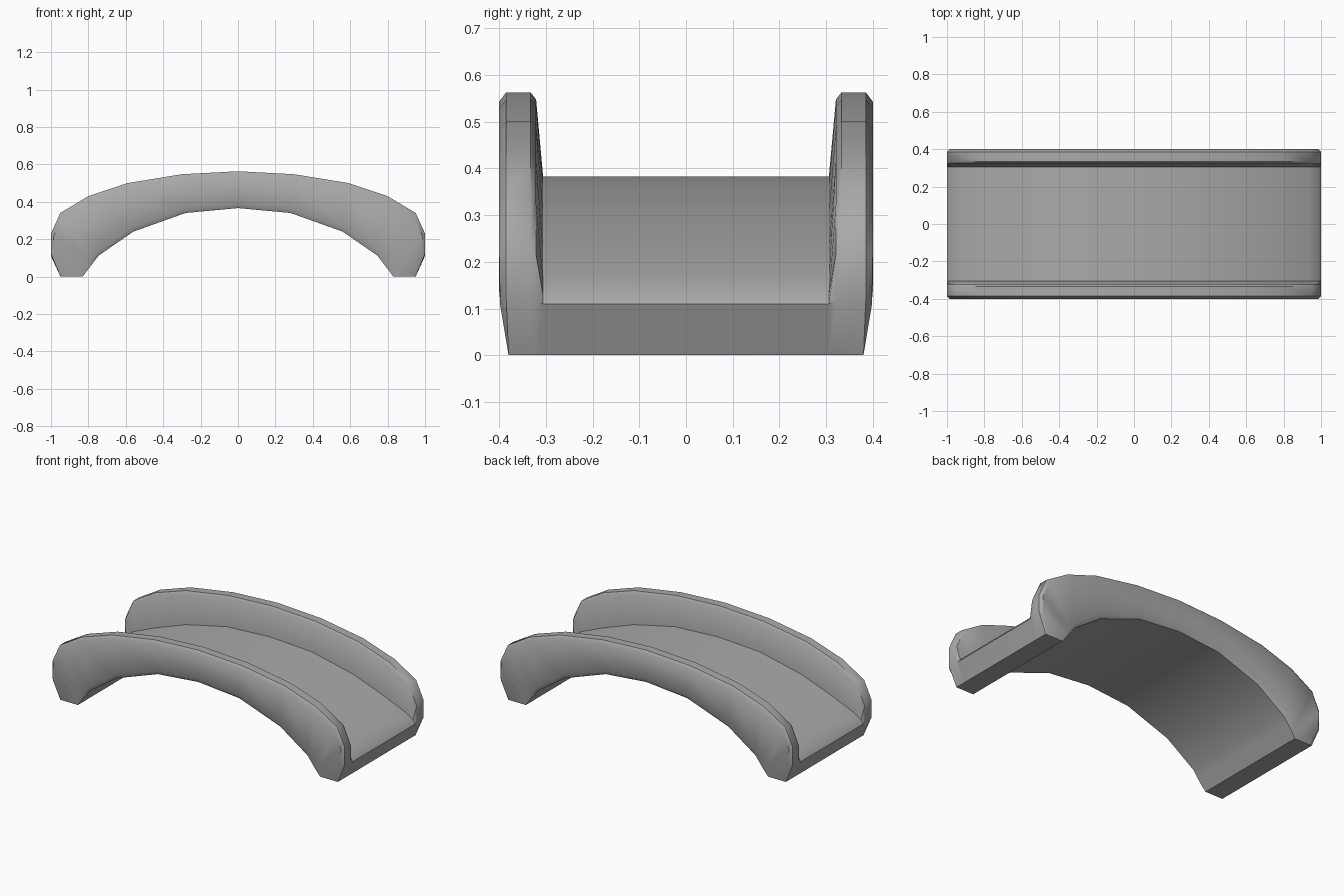
import bpy
import bmesh
import math
from mathutils import Vector

if "Cube" in bpy.data.objects:
    bpy.data.objects.remove(bpy.data.objects["Cube"], do_unlink=True)

# Half-arch stations from crown to foot: parapet top, deck, underside as (x, z)
STATIONS = [
    ((0, .563), (0, .383), (0, .366)),
    ((.3, .547), (.29, .367), (.28, .34)),
    ((.59, .5), (.57, .305), (.56, .24)),
    ((.8, .43), (.79, .225), (.745, .112)),
    ((.95, .34), (.93, .165), (.775, .073)),
    ((1, .23), (.985, .13), (.8, .04)),
    ((1, .12), (1, .11), (.83, 0)),
    ((.95, 0), (.95, 0), (.83, 0)),
]


def toward(a, b, distance):
    """Point a moved towards b, never more than half way."""
    step = b - a
    return a + step * min(.5, distance / max(step.length, .001))


def section(top, deck, under, side):
    """U-shaped channel cross-section at one station."""
    top, deck, under = Vector(top), Vector(deck), Vector(under)
    half = [
        (.385, under),
        (.4, toward(under, top, .025)),
        (.4, toward(top, under, .02)),
        (.385, top),
        (.333, top),
        (.321, toward(top, deck, .015)),
        (.306, deck),
    ]
    ring = []
    for y, p in half:
        # The feet taper inwards towards the ground
        taper = .02 * (1 - min(1, p.y / .12)) if y > .38 else 0
        ring.append((side * p.x, min(y, .4 - taper), p.y))
    return ring + [(x, -y, z) for x, y, z in reversed(ring)]


# Bridge span: channel sections lofted from foot to foot
bm = bmesh.new()
path = [(s, -1) for s in reversed(STATIONS[1:])] + [(s, 1) for s in STATIONS]
rings = [[bm.verts.new(p) for p in section(*s, side)] for s, side in path]
for a, b in zip(rings, rings[1:]):
    for i in range(len(a)):
        j = (i + 1) % len(a)
        bm.faces.new((a[i], a[j], b[j], b[i]))
bm.faces.new(rings[0])
bm.faces.new(rings[-1])
bmesh.ops.remove_doubles(bm, verts=bm.verts, dist=.002)
bmesh.ops.recalc_face_normals(bm, faces=bm.faces)
mesh = bpy.data.meshes.new("bridge_span")
bm.to_mesh(mesh)
bm.free()

# Stone material
stone = bpy.data.materials.new("grey_stone")
stone.use_nodes = True
colour = (.4, .4, .4, 1)
stone.diffuse_color = colour
stone.node_tree.nodes["Principled BSDF"].inputs["Base Color"].default_value = colour
mesh.materials.append(stone)

span = bpy.data.objects.new("bridge_span", mesh)
bpy.context.collection.objects.link(span)
bpy.context.view_layer.objects.active = span
span.select_set(True)
bpy.ops.object.shade_smooth_by_angle(angle=math.radians(40))
